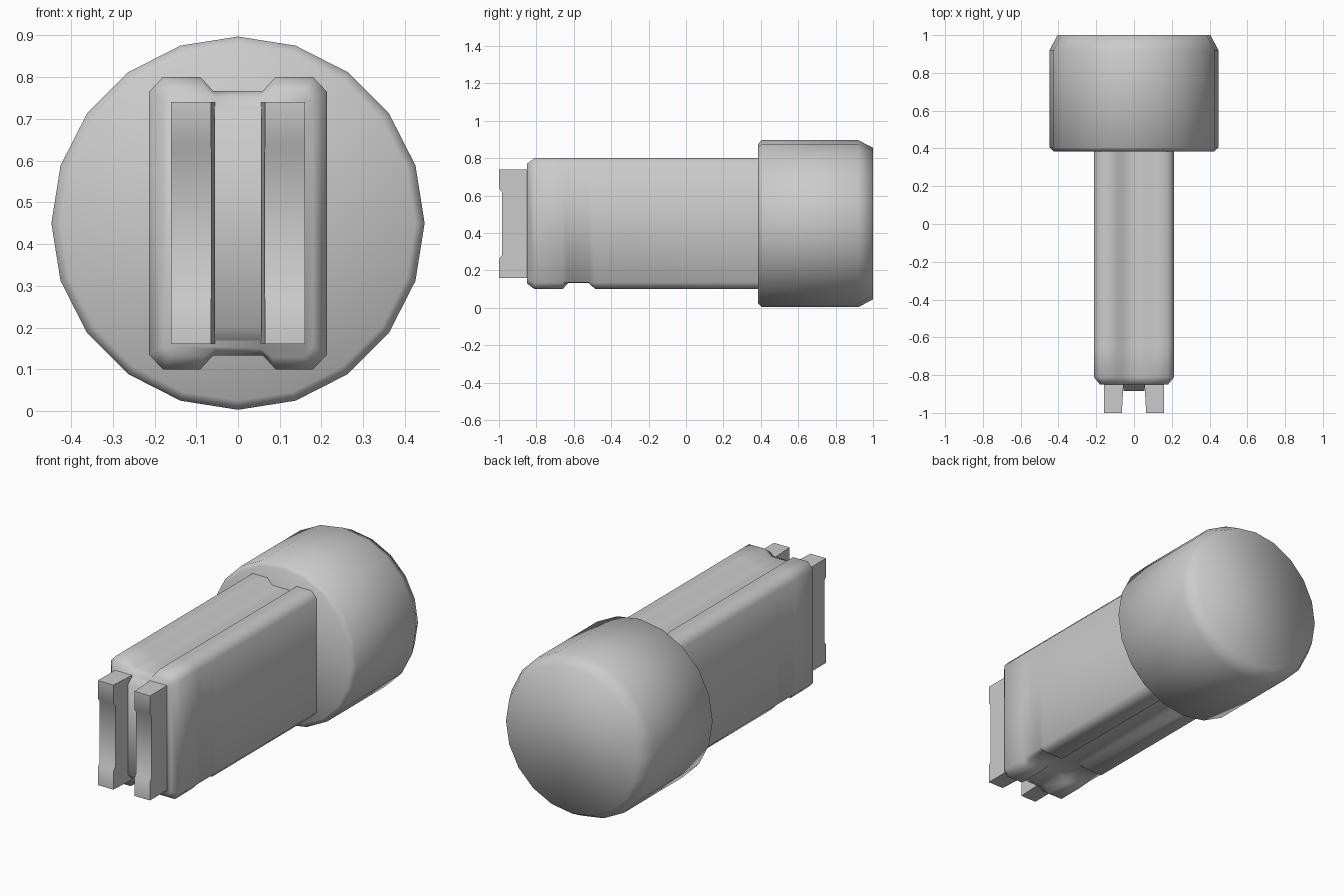
import bpy, bmesh, math
from mathutils import Vector

cube = bpy.data.objects.get("Cube")
if cube:
    bpy.data.objects.remove(cube, do_unlink=True)

MID = 0.45  # height of the long axis

grey = bpy.data.materials.new("plain grey")
grey.use_nodes = True
grey.diffuse_color = (0.6, 0.6, 0.6, 1)
grey.node_tree.nodes["Principled BSDF"].inputs["Base Color"].default_value = (0.6, 0.6, 0.6, 1)


def loft(name, rings, angle):
    """Skin a row of matching rings, cap both ends and shade smooth."""
    bm = bmesh.new()
    loops = [[bm.verts.new(p) for p in ring] for ring in rings]
    for a, b in zip(loops, loops[1:]):
        for i in range(len(a)):
            j = (i + 1) % len(a)
            bm.faces.new((a[i], a[j], b[j], b[i]))
    bm.faces.new(loops[0])
    bm.faces.new(loops[-1])
    bmesh.ops.recalc_face_normals(bm, faces=bm.faces)
    mesh = bpy.data.meshes.new(name)
    bm.to_mesh(mesh)
    bm.free()
    mesh.materials.append(grey)
    obj = bpy.data.objects.new(name, mesh)
    bpy.context.collection.objects.link(obj)
    bpy.ops.object.select_all(action='DESELECT')
    obj.select_set(True)
    bpy.context.view_layer.objects.active = obj
    bpy.ops.object.shade_smooth_by_angle(angle=math.radians(angle))
    return obj


def circle(radius, y, sides=20):
    return [Vector((radius * math.sin(i * math.tau / sides), y,
                    MID + radius * math.cos(i * math.tau / sides))) for i in range(sides)]


def section(quarter, y, floor=-1.0):
    """Mirror a quarter outline into a full cross-section."""
    right = quarter + [(x, -z) for x, z in reversed(quarter)]
    full = right + [(-x, z) for x, z in reversed(right)]
    return [Vector((x, y, MID + max(z, floor))) for x, z in full]


# Round head
loft("round_head", [circle(0.425, 0.385), circle(0.447, 0.405),
                    circle(0.447, 0.92), circle(0.405, 1.0)], 70)

# Grooved shaft with a chamfered tip and a shallow notch underneath
FULL = [(0.06, 0.317), (0.09, 0.35), (0.18, 0.35), (0.213, 0.315)]
TIP = [(0.055, 0.3), (0.08, 0.32), (0.16, 0.32), (0.18, 0.295)]
loft("grooved_shaft", [
    section(TIP, -0.85), section(FULL, -0.81),
    section(FULL, -0.66), section(FULL, -0.63, -0.318),
    section(FULL, -0.52, -0.318), section(FULL, -0.485),
    section(FULL, 0.4)], 70)

# Web end between the prongs
loft("web_end", [section([(0.058, 0.29)], -0.84), section([(0.056, 0.25)], -0.885)], 70)

# Two prongs, each with a shallow recess in its front
side = [(-0.84, 0.29), (-1.0, 0.29), (-1.0, 0.19), (-0.985, 0.17)]
side += [(y, -z) for y, z in reversed(side)]
for name, s in (("left_prong", 1), ("right_prong", -1)):
    inner = [Vector((s * (0.055 + 0.06 * (-0.84 - y)), y, MID + z)) for y, z in side]
    outer = [Vector((s * 0.16, y, MID + z)) for y, z in side]
    loft(name, [inner, outer], 50)
